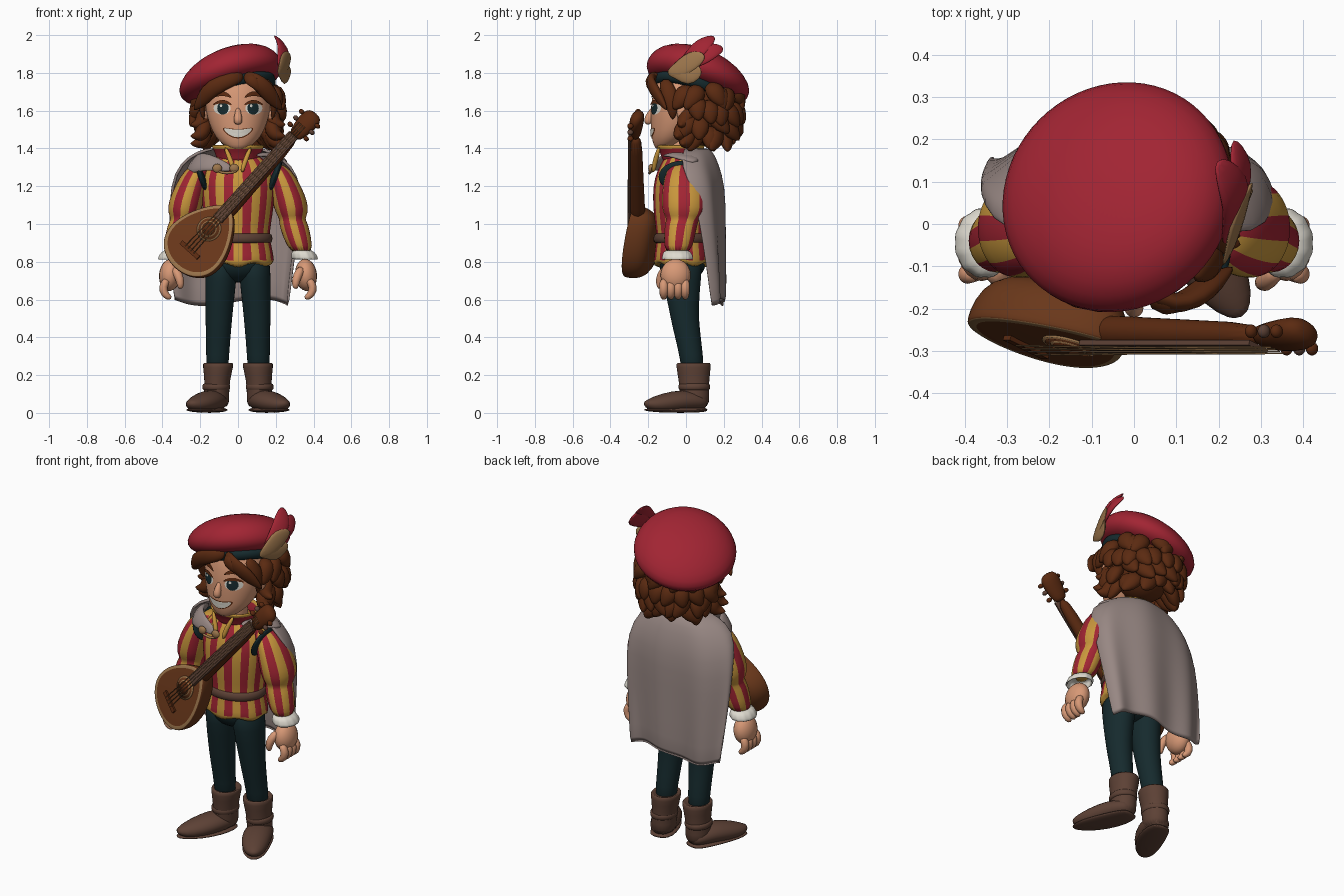
import bpy, bmesh, math, random
from math import sin, cos, pi, radians
from mathutils import Vector, Matrix
from mathutils.bvhtree import BVHTree

random.seed(4)
if "Cube" in bpy.data.objects:
    bpy.data.objects.remove(bpy.data.objects["Cube"])


def material(name, code):
    rgb = [(int(code[i:i + 2], 16) / 255) ** 2.2 for i in (0, 2, 4)] + [1]
    m = bpy.data.materials.new(name)
    m.use_nodes = True
    m.diffuse_color = rgb
    m.node_tree.nodes["Principled BSDF"].inputs["Base Color"].default_value = rgb
    return m


red = material("crimson cloth", "A02936")
gold = material("gold cloth", "C8963F")
skin_tone = material("skin", "D69775")
brown = material("hair brown", "5B2E18")
teal = material("dark teal", "1C2E31")
leather = material("boot leather", "5D4338")
grey = material("cape grey", "968682")
wood = material("lute wood", "693A20")
white = material("white", "DEDACF")
tan = material("tan", "9C764E")


def finish(name, bm, mats, sub=0, thick=0, smooth=True):
    mesh = bpy.data.meshes.new(name)
    bmesh.ops.recalc_face_normals(bm, faces=bm.faces)
    for f in bm.faces:
        f.smooth = smooth
    bm.to_mesh(mesh)
    bm.free()
    ob = bpy.data.objects.new(name, mesh)
    bpy.context.scene.collection.objects.link(ob)
    for m in mats if isinstance(mats, tuple) else (mats,):
        mesh.materials.append(m)
    if thick:
        ob.modifiers.new("thickness", 'SOLIDIFY').thickness = thick
    if sub:
        ob.modifiers.new("smooth", 'SUBSURF').levels = sub
        ob.modifiers["smooth"].render_levels = sub
    return ob


def loft(name, rings, mats, rule=None, caps=(True, True), closed=True, sub=1, thick=0):
    """Skin a list of equal rings; rule(row, column) picks the material."""
    bm = bmesh.new()
    rows = [[bm.verts.new(p) for p in ring] for ring in rings]
    n = len(rows[0])
    for i in range(len(rows) - 1):
        for j in range(n if closed else n - 1):
            k = (j + 1) % n
            f = bm.faces.new((rows[i][j], rows[i][k], rows[i + 1][k], rows[i + 1][j]))
            f.material_index = rule(i, j) if rule else 0
    for want, ring in zip(caps, (rows[0], rows[-1])):
        if want:
            bm.faces.new(ring)
    return finish(name, bm, mats, sub, thick)


def oval(x, y, z, rx, ry, n, wave=0):
    out = []
    for j in range(n):
        a, k = 2 * pi * j / n, 1 + (wave if j % 2 else -wave)
        out.append(Vector((x + rx * k * cos(a), y + ry * k * sin(a), z)))
    return out


def column(name, rows, mats, side=1, n=24, wave=0, **kw):
    return loft(name, [oval(side * x, y, z, rx, ry, n, wave) for x, y, z, rx, ry in rows], mats, **kw)


def sweep(name, pts, radii, mat, ref=(0, 0, 1), flat=1, n=8, sub=1):
    """Tapered strand along points; ref is the direction flattened by flat."""
    pts, rings = [Vector(p) for p in pts], []
    for i, (p, r) in enumerate(zip(pts, radii)):
        t = (pts[min(i + 1, len(pts) - 1)] - pts[max(i - 1, 0)]).normalized()
        b = Vector(ref)
        b = (b - t * b.dot(t)).normalized()
        a = t.cross(b)
        rings.append([p + a * r * cos(2 * pi * j / n) + b * r * flat * sin(2 * pi * j / n) for j in range(n)])
    return loft(name, rings, mat, sub=sub)


def ball(name, loc, size, mat, rot=(0, 0, 0)):
    bm = bmesh.new()
    bmesh.ops.create_uvsphere(bm, u_segments=20, v_segments=12, radius=1)
    ob = finish(name, bm, mat)
    ob.location, ob.scale, ob.rotation_euler = loc, size, rot
    return ob


def box(name, loc, size, mat):
    bm = bmesh.new()
    bmesh.ops.create_cube(bm, size=1, matrix=Matrix.Translation(loc) @ Matrix.Diagonal((*size, 1)))
    return finish(name, bm, mat, smooth=False)


# Striped tunic, belt, collar and neck
def stripes(i, j):
    return ((j + 1) // 2) % 2 if i else 0


torso = [(.775, .19, .15), (.8, .192, .152), (.87, .182, .145), (.93, .165, .135), (1, .175, .145), (1.1, .19, .155),
         (1.2, .2, .155), (1.28, .19, .135), (1.34, .14, .1), (1.38, .09, .08)]
tunic = [oval(0, -.02, z, rx, ry, 48) for z, rx, ry in torso]
for j, p in enumerate(tunic[0]):
    p.z += .02 * cos(pi * j / 4)
loft("tunic", tunic, (gold, red), rule=stripes)
column("belt", [(0, -.02, z, rx, rx - .03) for z, rx in ((.9, .165), (.9, .186), (.95, .182), (.95, .16))],
       leather, n=32, caps=(False, False))
column("collar", [(0, -.02, 1.33, .1, .09), (0, -.025, 1.38, .11, .1), (0, -.03, 1.405, .125, .115),
                  (0, -.03, 1.42, .13, .12)], (red, gold), rule=lambda i, j: i // 2, caps=(False, False), thick=.012)
for s in (-1, 1):
    sweep("collar_edge", [(s * .02, -.175, 1.27), (s * .035, -.165, 1.33), (s * .07, -.14, 1.41)],
          (.012, .016, .012), gold)
column("neck", [(0, -.02, 1.3, .075, .075), (0, -.03, 1.4, .07, .07), (0, -.03, 1.5, .07, .07)], skin_tone)
ball("hips", (0, -.02, .8), (.165, .125, .11), teal)

for s in (-1, 1):
    # Sleeves, armhole trim and cuffs
    arm = [(.18, -.01, 1.325, .035, .05), (.215, -.01, 1.29, .07, .095), (.25, -.01, 1.2, .085, .115),
           (.275, -.01, 1.12, .094, .12), (.285, -.01, 1.06, .088, .115), (.287, -.015, 1.025, .066, .085),
           (.293, -.025, 1.005, .078, .088), (.312, -.035, .93, .075, .082), (.34, -.045, .84, .06, .072)]
    column("sleeve", arm, (gold, red), s, rule=lambda i, j: ((j + 1) // 2 + 1) % 2)
    ball("armhole_trim", (s * .195, -.02, 1.25), (.022, .125, .09), teal, (0, s * .35, 0))
    column("cuff", [(.34, -.05, .865, .055, .068), (.348, -.045, .84, .068, .08), (.355, -.045, .812, .073, .086)],
           white, s, wave=.05, caps=(True, False), thick=.012)
    # Hands
    ball("palm", (s * .36, -.055, .73), (.058, .08, .085), skin_tone, (0, s * -.1, 0))
    for k in range(4):
        y = -.118 + .038 * k
        sweep("finger", [(s * .372, y, .71), (s * .4, y, .67), (s * .39, y, .625), (s * .352, y, .603)],
              (.022, .027, .025, .014), skin_tone, ref=(0, 1, 0))
    sweep("thumb", [(s * .342, -.1, .77), (s * .314, -.135, .73), (s * .302, -.14, .68), (s * .307, -.135, .655)],
          (.025, .027, .023, .012), skin_tone, ref=(0, 1, 0))
    # Legs
    column("leg", [(.085, -.02, .84, .085, .115), (.09, -.025, .72, .084, .105), (.1, -.012, .55, .074, .078),
                   (.103, 0, .45, .068, .072), (.108, .03, .3, .06, .062), (.11, .035, .2, .06, .06)], teal, s)
    # Boots
    column("boot_shaft", [(.105, .04, .25, .06, .065), (.105, .04, .272, .078, .088), (.105, .04, .25, .083, .094),
                          (.11, .042, .17, .066, .08), (.115, .045, .09, .068, .078), (.115, .048, .02, .07, .076)],
           leather, s)
    foot = [(.11, .115, .05), (.115, .07, .06), (.145, -.02, .066), (.195, -.12, .05), (.24, -.19, .043),
            (.255, -.22, .052)]
    sweep("boot_foot", [(s * x, y, z) for x, y, z in foot], (.04, .072, .088, .08, .05, .015), leather,
          flat=.7, n=12)
    sweep("boot_sole", [(s * x, y, .016) for x, y, z in foot], (.045, .072, .084, .076, .048, .015), leather,
          flat=.2, n=12)
    column("ankle_strap", [(.115, .044, z, r, r + .01) for z, r in ((.12, .065), (.125, .075), (.15, .075), (.155, .065))],
           leather, s, caps=(False, False))

# Head, nose and ears
head = column("head", [(0, -.13, 1.395, .035, .03), (0, -.11, 1.415, .075, .06), (0, -.08, 1.46, .122, .105),
                       (0, -.045, 1.53, .155, .142), (0, -.03, 1.6, .172, .16), (0, -.01, 1.68, .178, .17),
                       (0, 0, 1.77, .16, .16), (0, 0, 1.84, .08, .08)], skin_tone)
sweep("nose", [(0, -.17, 1.62), (0, -.188, 1.585), (0, -.203, 1.55), (0, -.195, 1.525)],
      (.012, .018, .028, .018), skin_tone, ref=(0, 1, 0))
for s in (-1, 1):
    ball("ear", (s * .175, -.015, 1.585), (.025, .035, .055), skin_tone, (.2, 0, s * .4))

# Face details laid on the head as thin plates
bpy.context.view_layer.update()
surface = BVHTree.FromObject(head, bpy.context.evaluated_depsgraph_get())


def plate(name, cx, cz, a, b, mat, lift, bend=0):
    rings = []
    for k in (1, .7, .4, .1):
        ring = []
        for j in range(24):
            u, v = k * cos(pi * j / 12), k * sin(pi * j / 12)
            x, z = cx + a * u, cz + b * v + bend * u * u
            hit = surface.ray_cast(Vector((x, -1, z)), Vector((0, 1, 0)))[0]
            ring.append(Vector((x, (hit.y if hit else -.1) - lift, z)))
        rings.append(ring)
    loft(name, rings, mat, caps=(False, True), sub=0)


plate("lips", 0, 1.478, .08, .025, brown, .002, .026)
plate("teeth", 0, 1.479, .074, .02, white, .005, .024)
for s in (-1, 1):
    plate("eye_white", s * .084, 1.613, .045, .034, white, .003)
    plate("iris", s * .08, 1.613, .03, .034, teal, .005)
    plate("eye_glint", s * .08 - .01, 1.626, .007, .008, white, .007)
    plate("upper_lash", s * .083, 1.648, .05, .009, brown, .008, -.018)
    plate("eyebrow", s * .085, 1.69, .05, .012, brown, .009, -.02)

# Hair: inner mass, curly back tufts and swept front locks
ball("hair_mass", (0, .07, 1.63), (.19, .18, .2), brown)
for row, (z, r) in enumerate(((1.67, .195), (1.59, .2), (1.52, .185), (1.46, .15))):
    count = 12 - row
    for i in range(count):
        a = radians(-14 + 208 * (i + .5 * (row % 2)) / count) + random.uniform(-.08, .08)
        out, turn = Vector((cos(a), sin(a), 0)), Vector((-sin(a), cos(a), 0)) * random.uniform(-.04, .04)
        base = Vector((0, .06, z + random.uniform(-.02, .02)))
        up = Vector((0, 0, 1))
        sweep("hair_tuft", [base + out * (r - .04) + up * .06, base + out * (r + .015) + up * .035,
                            base + out * (r + .03) - up * .02 + turn, base + out * (r + .045) - up * .06 + turn * 2],
              (.03, .062, .052, .008), brown, ref=out, flat=.75)
for s in (-1, 1):
    sweep("front_lock", [(.03, -.15, 1.79), (.03 + s * .05, -.195, 1.77), (s * .14, -.178, 1.725),
                         (s * .185, -.135, 1.66), (s * .235, -.1, 1.6)],
          (.025, .042, .05, .045, .006), brown, ref=(0, 1, 0), flat=.6)
    sweep("temple_lock", [(s * .14, -.12, 1.77), (s * .185, -.09, 1.7), (s * .195, -.07, 1.62), (s * .18, -.07, 1.55)],
          (.03, .05, .04, .008), brown, ref=(s, 0, 0), flat=.6)
    for z, y in ((1.56, .03), (1.5, .01), (1.46, .04)):
        sweep("side_curl", [(s * .16, y, z + .06), (s * .185, y - .03, z), (s * .2, y - .05, z - .04),
                            (s * .255, y - .06, z - .035)], (.03, .052, .04, .005), brown)
sweep("forelock", [(.05, -.14, 1.79), (.06, -.2, 1.77), (.1, -.2, 1.735), (.13, -.18, 1.69)],
      (.025, .04, .028, .005), brown, ref=(0, 1, 0), flat=.6)

# Beret with band, both tilted to the back and side
tilt = Vector((0, 0, 1)).rotation_difference(Vector((-.3, .31, 1))).to_matrix().to_4x4()
pose = Matrix.Translation((-.04, .065, 1.77)) @ tilt
beret = [(0, .17, -.07), (0, .25, -.06), (0, .29, -.015), (.005, .28, .035), (.02, .23, .088), (.03, .14, .128),
         (.03, .03, .14)]
column("beret", [(k, -k, z, r, r) for k, r, z in beret], red, n=32).matrix_world = pose
column("beret_band", [(.02, -.02, z, r, r) for r, z in ((.17, -.11), (.205, -.11), (.215, -.05), (.17, -.05))],
       teal, n=32).matrix_world = pose

# Feathers
plume = (.015, .045, .06, .05, .015)
sweep("red_feather", [(.215, -.05, 1.83), (.235, .01, 1.87), (.245, .06, 1.92), (.225, .11, 1.965), (.195, .15, 1.995)],
      plume, red, ref=(1, -.3, .7), flat=.3)
sweep("red_feather", [(.22, -.03, 1.82), (.245, .04, 1.86), (.255, .1, 1.9), (.25, .15, 1.925), (.235, .2, 1.93)],
      plume, red, ref=(1, 0, .5), flat=.3)
for y, z in ((.1, 1.89), (.08, 1.82)):
    sweep("tan_feather", [(.21, -.1, 1.8), (.23, -.05, 1.81), (.245, .01, z - .04), (.26, .06, z - .01), (.28, y, z)],
          plume, tan, ref=(1, -.7, 0), flat=.25)

# Cape with soft folds, shoulder drape and clasp
drape = [(1.405, .12, .1, 0, 0), (1.39, .2, .14, 0, 0), (1.32, .3, .18, -.01, 0), (1.2, .35, .155, .05, 0),
         (1, .345, .115, .09, -.01), (.8, .325, .085, .12, -.02), (.575, .305, .055, .15, -.025)]
rings = []
for i, (z, w, d, cy, cx) in enumerate(drape):
    rings.append([Vector((cx + w * sin(a) - .01, cy + d * cos(a) + .002 * i * sin(7 * a), z + .003 * i * sin(3 * a)))
                  for a in (radians(-95 + 190 * j / 40) for j in range(41))])
loft("cape", rings, grey, caps=(False, False), closed=False, thick=.016)
sweep("cape_drape", [(-.25, .06, 1.3), (-.235, -.06, 1.32), (-.17, -.14, 1.33), (-.09, -.165, 1.31), (-.03, -.17, 1.29)],
      (.05, .075, .055, .035, .02), grey, ref=(.3, 1, -.5), flat=.35)
sweep("cape_shoulder", [(.24, .07, 1.33), (.2, -.02, 1.36), (.14, -.08, 1.37), (.1, -.12, 1.36)],
      (.05, .05, .035, .015), grey, ref=(.3, 0, 1), flat=.35)
for x in (-.11, -.02):
    ball("clasp", (x, -.185, 1.295), (.025, .015, .024), tan)
sweep("clasp_chain", [(-.11, -.19, 1.28), (-.06, -.195, 1.265), (0, -.19, 1.28)], (.008, .008, .008), tan)

# Lute, built flat and then slung across the chest
def egg(scale, depth):
    return [Vector((.215 * scale * cos(t), .17 * scale * sin(t) * (1 - .34 * cos(t)), depth))
            for t in (2 * pi * j / 32 for j in range(32))]


shell = [(.2, -.13), (.6, -.125), (.86, -.1), (.98, -.05), (1, 0), (.98, .008), (.95, .01), (.5, .013), (.1, .014)]
lute = [loft("lute_body", [egg(*p) for p in shell], (wood, tan), rule=lambda i, j: int(i == 5))]
for name, r, h, mat in (("rosette", .066, .017, tan), ("rosette_ring", .058, .019, wood), ("rosette_edge", .044, .021, tan),
                        ("sound_hole", .038, .023, brown)):
    lute.append(column(name, [(.06, 0, h - .006, r, r), (.06, 0, h, r, r)], mat, sub=0))
lute.append(box("bridge", (-.09, 0, .018), (.025, .13, .012), brown))
lute.append(sweep("lute_neck", [(.12, 0, -.02), (.2, 0, -.02), (.5, 0, -.012), (.75, 0, -.01)],
                  (.045, .043, .038, .035), brown, flat=.95, n=12))
lute.append(box("fingerboard", (.43, 0, .018), (.6, .062, .012), leather))
lute.append(sweep("headstock", [(.72, 0, -.008), (.76, 0, -.008), (.83, 0, -.012), (.875, 0, -.02), (.895, 0, -.02)],
                  (.035, .048, .06, .056, .025), brown, flat=.65, n=12))
for k in range(4):
    y = -.021 + .014 * k
    lute.append(sweep("string", [(-.09, y * 1.5, .026), (.3, y, .027), (.8, y, .026)], (.0022,) * 3, tan, n=4, sub=0))
for s in (-1, 1):
    for k in range(3):
        lute.append(ball("tuning_peg", (.76 + .045 * k, s * .06, 0), (.013, .016, .016), (brown, leather)[k % 2]))
sling = (Matrix.Translation((-.19, -.274, .925)) @ Matrix.Rotation(radians(-48), 4, 'Y')
         @ Matrix.Rotation(pi / 2 - radians(20), 4, 'X'))
bpy.context.view_layer.update()
for part in lute:
    part.matrix_world = sling @ part.matrix_world
